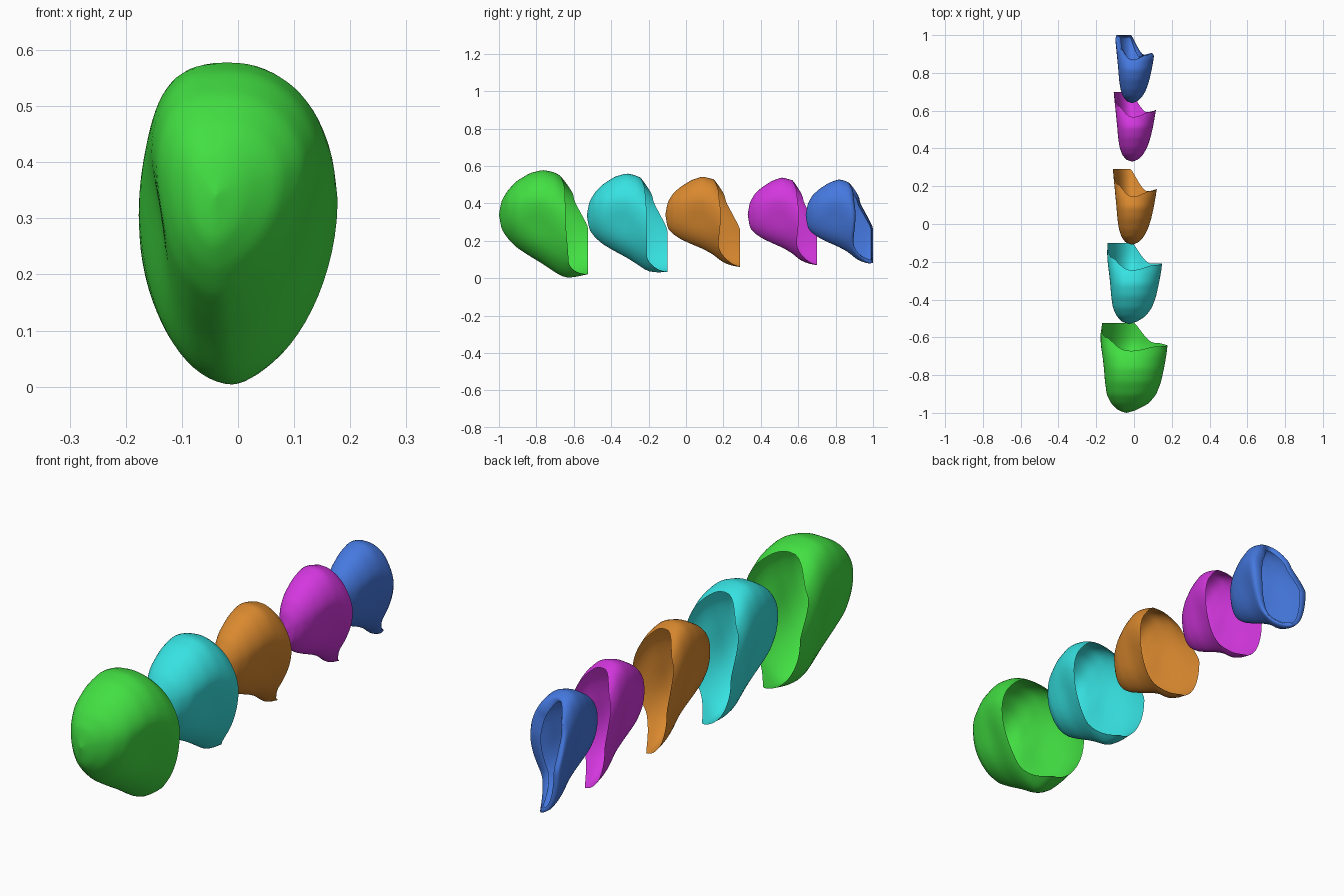
import bpy, bmesh, math

if "Cube" in bpy.data.objects:
    bpy.data.objects.remove(bpy.data.objects["Cube"])

# Section profile along each shell (front tip -> back rim):
# fraction of length, top z, bottom z, left x, right x, bottom x
LARGE = [
    (0.00, .340, .340, -.040, -.040, -.040),
    (0.03, .415, .260, -.085, .010, -.040),
    (0.10, .470, .210, -.120, .075, -.035),
    (0.20, .520, .162, -.145, .118, -.030),
    (0.35, .563, .115, -.157, .148, -.025),
    (0.50, .580, .072, -.163, .164, -.022),
    (0.65, .563, .022, -.170, .175, -.015),
    (0.75, .522, -.002, -.177, .178, -.010),
    (0.88, .470, .006, -.178, .165, -.005),
    (1.00, .410, .020, -.168, .140, .000)]
SMALL = [
    (0.00, .340, .340, -.010, -.010, -.010),
    (0.03, .405, .265, -.045, .022, -.010),
    (0.10, .452, .235, -.065, .050, -.010),
    (0.20, .488, .208, -.080, .073, -.010),
    (0.35, .525, .180, -.090, .094, -.010),
    (0.50, .545, .155, -.095, .108, -.012),
    (0.65, .528, .122, -.100, .117, -.012),
    (0.75, .490, .085, -.103, .122, -.014),
    (0.88, .435, .065, -.108, .110, -.016),
    (1.00, .370, .058, -.112, .090, -.018)]

# Rim position (fraction of length) every 45 degrees, from +x through top
RIM_LARGE = [.75, .74, .69, .84, 1.0, 1.0, 1.0, .78]
RIM_SMALL = [.74, .71, .64, .80, 1.0, 1.0, 1.0, .71]


def mix(a, b, k):
    return a + (b - a) * k


def section(table, u):
    for a, b in zip(table, table[1:]):
        if u <= b[0] + 1e-9:
            k = (u - a[0]) / (b[0] - a[0])
            return [mix(p, q, k) for p, q in zip(a[1:], b[1:])]
    return list(table[-1][1:])


def rim_at(rim, ang):
    f = ang / (math.pi / 4)
    i = int(f) % 8
    k = f - int(f)
    k = k * k * (3 - 2 * k)
    return mix(rim[i], rim[(i + 1) % 8], k)


def surface_point(table, u, ang):
    top, bot, left, right, bx = section(table, u)
    c, s = math.cos(ang), math.sin(ang)
    mid = (left + right) / 2
    zc = mix(bot, top, .62)
    # full shoulders above, tapering more on the right below
    if s > 0:
        power = .85 if c > 0 else .78
        lean = -.12 * (right - left) / 2
        z = zc + (top - zc) * s
    else:
        power = 1.3 if c > 0 else 1.05
        lean = bx - mid
        z = zc + (zc - bot) * s
    x = mid + (right - left) / 2 * math.copysign(abs(c) ** power, c) + lean * s * s
    # shallow hollow along both flanks, a little below the widest line
    tilt = math.asin(max(-1, min(1, s)))
    dent = .11 * math.exp(-((u - .45) / .2) ** 2 - ((tilt + .35) / .35) ** 2)
    return mid + (x - mid) * (1 - dent), zc + (z - zc) * (1 - dent)


def shell(name, y0, y1, k, wide, z_low, z_high, color, lip=0.0, n=72, rows=30):
    """Open cap whose back rim is swept further back on the left side."""
    table = [[mix(p, q, k) for p, q in zip(a, b)] for a, b in zip(LARGE, SMALL)]
    rim = [mix(p, q, k) for p, q in zip(RIM_LARGE, RIM_SMALL)]
    lo, hi = min(r[2] for r in table), max(r[1] for r in table)
    bm = bmesh.new()

    def place(x, u, z):
        zz = mix(z_low, z_high, (z - lo) / (hi - lo))
        return bm.verts.new((x * wide, mix(y0, y1, u), zz))

    tip = place(table[0][3], 0, table[0][1])
    rings = []
    for r in range(1, rows + 1):
        ring = []
        for i in range(n):
            ang = 2 * math.pi * i / n
            u = rim_at(rim, ang) * (r / rows) ** 1.8
            x, z = surface_point(table, u, ang)
            ring.append(place(x, u, z))
        rings.append(ring)
    # rim turned in toward the cavity
    if lip:
        ring = []
        for i in range(n):
            ang = 2 * math.pi * i / n
            u = rim_at(rim, ang)
            x, z = surface_point(table, u, ang)
            ring.append(place(mix(x, -.03, lip), u - .03, mix(z, .3, lip * .25)))
        rings.append(ring)
    for i in range(n):
        j = (i + 1) % n
        bm.faces.new((tip, rings[0][i], rings[0][j]))
        for a, b in zip(rings, rings[1:]):
            bm.faces.new((a[i], b[i], b[j], a[j]))
    for _ in range(2):
        bmesh.ops.smooth_vert(bm, verts=[v for v in bm.verts if not v.is_boundary],
                              factor=.5, use_axis_x=True, use_axis_z=True)
    bmesh.ops.recalc_face_normals(bm, faces=bm.faces)
    # make sure the normals of the outer skin point outward (tip faces -y)
    tip.normal_update()
    if tip.normal.y > 0:
        bmesh.ops.reverse_faces(bm, faces=bm.faces)
    for f in bm.faces:
        f.smooth = True
    me = bpy.data.meshes.new(name)
    bm.to_mesh(me)
    bm.free()
    mat = bpy.data.materials.new(name.split("_")[0])
    mat.diffuse_color = (*color, 1)
    mat.use_nodes = True
    mat.node_tree.nodes["Principled BSDF"].inputs["Base Color"].default_value = mat.diffuse_color
    me.materials.append(mat)
    ob = bpy.data.objects.new(name, me)
    bpy.context.collection.objects.link(ob)


# Row of five shells, front to back
shell("green_shell", -1.0, -.524, 0, 1, 0, .58, (.055, .74, .055))
shell("cyan_shell", -.53, -.10, .5, 1, .03, .562, (.038, .76, .76))
shell("orange_shell", -.11, .29, 1, 1, .06, .545, (.70, .25, .028))
shell("magenta_shell", .33, .70, 1, .96, .07, .54, (.66, .038, .74))
shell("blue_shell", .64, 1.0, 1, .9, .075, .53, (.06, .19, .74), lip=.4)
